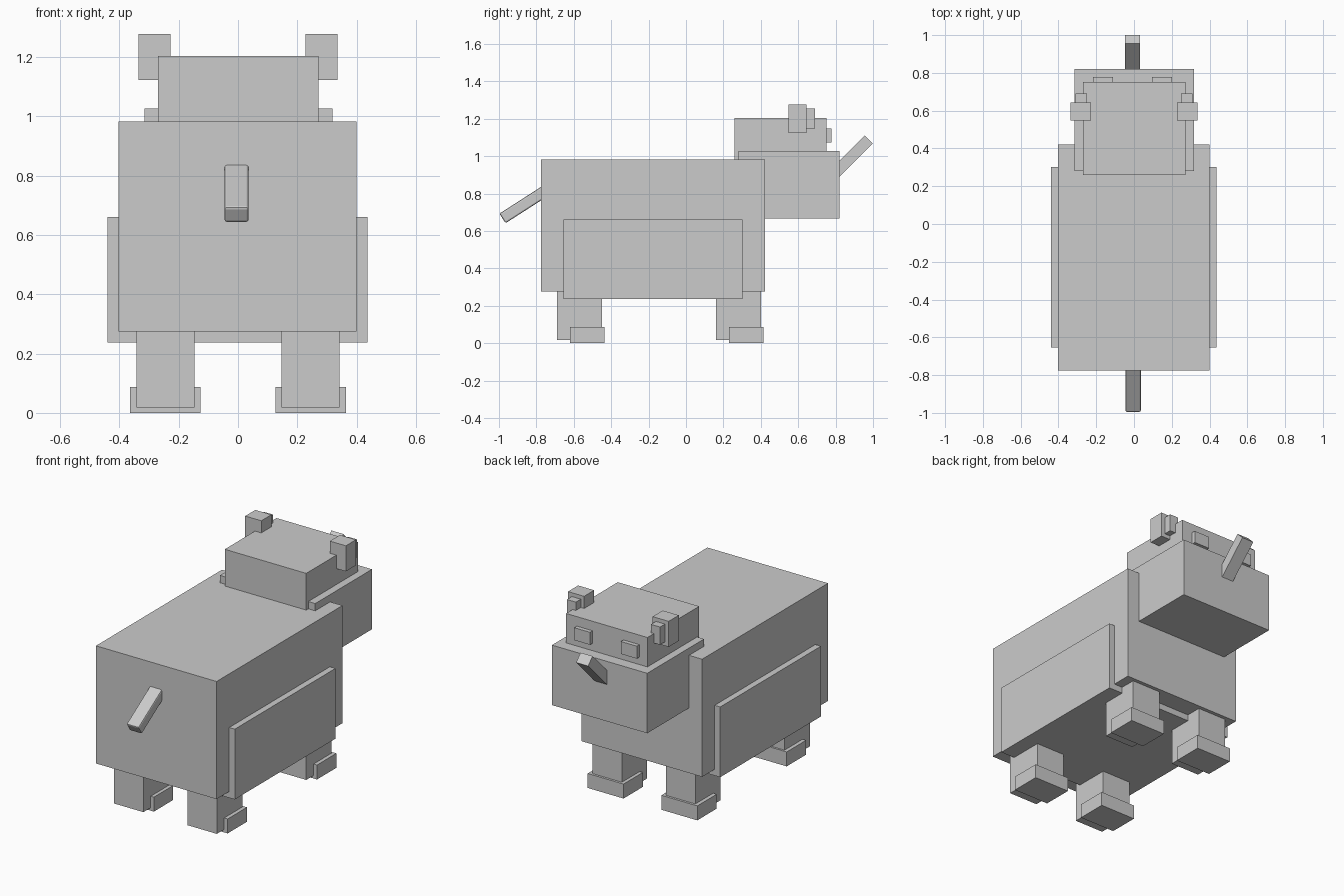
import bpy
from math import radians
from mathutils import Matrix

if "Cube" in bpy.data.objects:
    bpy.data.objects.remove(bpy.data.objects["Cube"])


def box(name, x, y, z):
    """Axis-aligned box from (min, max) ranges."""
    bpy.ops.mesh.primitive_cube_add(size=1)
    ob = bpy.context.object
    ob.name = name
    size = Matrix.Diagonal((x[1] - x[0], y[1] - y[0], z[1] - z[0], 1))
    ob.data.transform(size)
    ob.location = [(r[0] + r[1]) / 2 for r in (x, y, z)]
    return ob


def bar(name, tip, angle, length, width, thick, x):
    """Slanted bar in the yz plane; local +y end has its centre at tip."""
    ob = box(name, (-width / 2, width / 2), (-length, 0), (-thick / 2, thick / 2))
    ob.data.transform(Matrix.Translation((0, -length / 2, 0)))
    ob.location = (x, tip[0], tip[1])
    ob.rotation_euler.x = radians(angle)
    return ob


# Trunk
box("body", (-0.403, 0.40), (-0.775, 0.422), (0.275, 0.983))
box("belly", (-0.44, 0.437), (-0.655, 0.303), (0.237, 0.66))

# Head
box("muzzle", (-0.316, 0.318), (0.28, 0.82), (0.666, 1.027))
box("forehead", (-0.27, 0.272), (0.26, 0.752), (0.95, 1.204))
box("eye_left", (-0.217, -0.11), (0.72, 0.777), (1.072, 1.147))
box("eye_right", (0.095, 0.20), (0.72, 0.777), (1.072, 1.147))

# Ears, legs and feet on both sides
for side, s in (("left", -1), ("right", 1)):
    def span(a, b):
        return tuple(sorted((s * a, s * b)))

    box("ear_" + side, span(0.228, 0.335), (0.547, 0.643), (1.123, 1.277))
    box("inner_ear_" + side, span(0.25, 0.31), (0.60, 0.69), (1.147, 1.254))
    for end, leg_y, foot_y in (("rear", (-0.69, -0.448), (-0.62, -0.436)),
                               ("fore", (0.16, 0.40), (0.23, 0.414))):
        box(f"{end}_leg_{side}", span(0.147, 0.342), leg_y, (0.018, 0.40))
        box(f"{end}_foot_{side}", span(0.126, 0.365), foot_y, (0.0, 0.087))

# Horn on the muzzle, rising forward
bar("horn", (0.978, 1.089), 45, 0.32, 0.08, 0.061, -0.008)

# Tail with softened edges, dropping backward
tail = bar("tail", (-0.981, 0.667), 180 + 32.7, 0.32, 0.082, 0.061, -0.005)
bevel = tail.modifiers.new("soft_edges", "BEVEL")
bevel.width = 0.008
bevel.segments = 2
